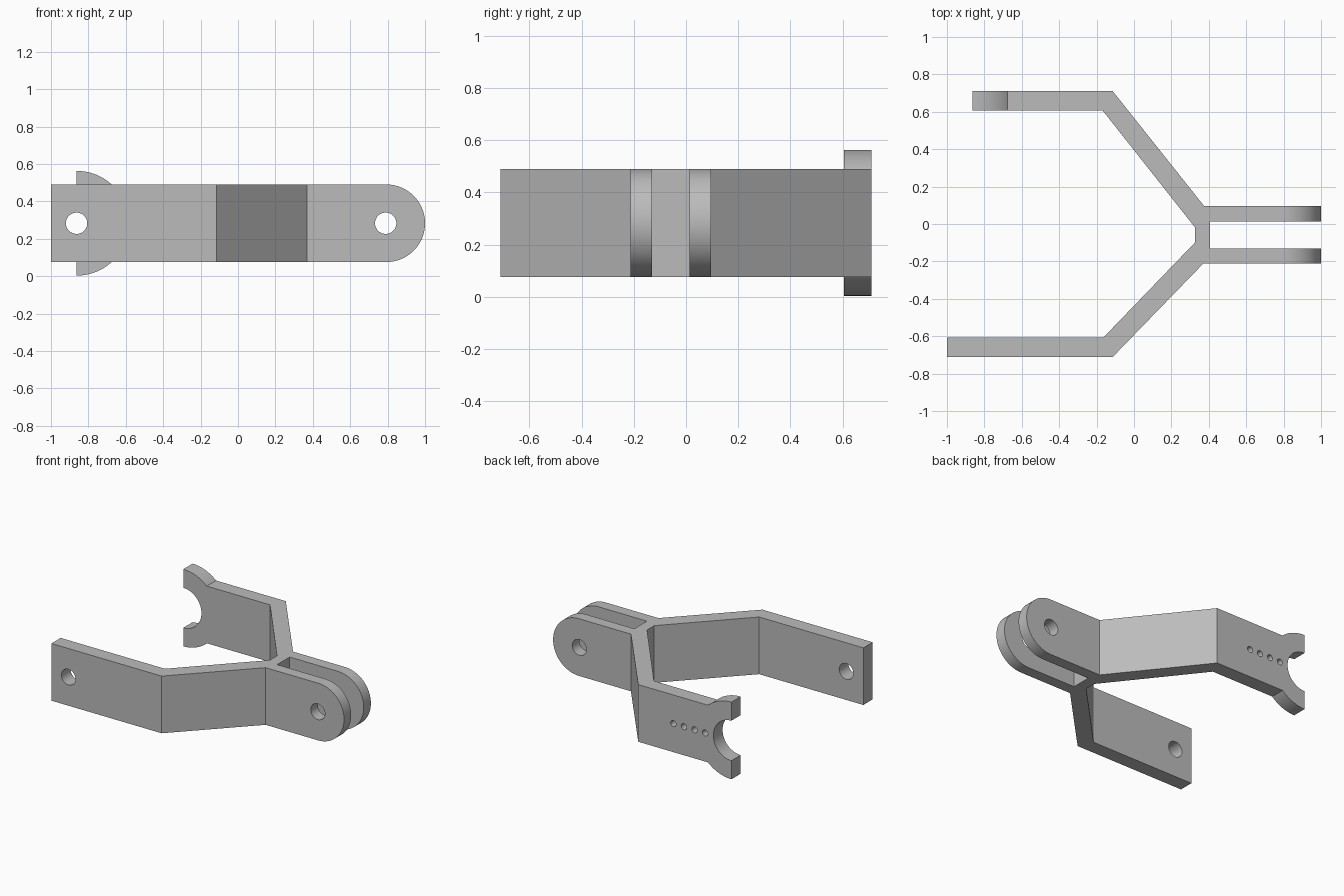
import bpy, bmesh, math
from mathutils import Vector

if "Cube" in bpy.data.objects:
    bpy.data.objects.remove(bpy.data.objects["Cube"])

MID, HALF = 0.283, 0.2075      # mid height and half height of the arms
TIP = 1 - HALF                 # centre of the rounded lug ends
REAR = -0.863                  # pivot axis at the arm ends
OUT, IN = 0.712, 0.606         # outer and inner arm faces

metal = bpy.data.materials.new("grey metal")
metal.use_nodes = True
grey = (0.5, 0.5, 0.5, 1)
metal.diffuse_color = grey
metal.node_tree.nodes["Principled BSDF"].inputs["Base Color"].default_value = grey


def prism(name, points, offset):
    """Extrude a flat outline of 3D points along offset."""
    bm = bmesh.new()
    face = bm.faces.new([bm.verts.new(p) for p in points])
    ext = bmesh.ops.extrude_face_region(bm, geom=[face])
    moved = [v for v in ext["geom"] if isinstance(v, bmesh.types.BMVert)]
    bmesh.ops.translate(bm, verts=moved, vec=Vector(offset))
    bmesh.ops.recalc_face_normals(bm, faces=bm.faces)
    mesh = bpy.data.meshes.new(name)
    bm.to_mesh(mesh)
    bm.free()
    obj = bpy.data.objects.new(name, mesh)
    bpy.context.collection.objects.link(obj)
    mesh.materials.append(metal)
    return obj


def arc(cx, r, start, end, n, y):
    """Points on an arc in the xz plane, angles in degrees."""
    angles = [math.radians(start + (end - start) * i / n) for i in range(n + 1)]
    return [(cx + r * math.cos(a), y, MID + r * math.sin(a)) for a in angles]


def side_cylinder(name, x, r, y0, y1, n=48):
    return prism(name, arc(x, r, 0, 360, n, y0)[:-1], (0, y1 - y0, 0))


def combine(target, tool, operation):
    """Apply a boolean, then remove the tool."""
    mod = target.modifiers.new(operation, "BOOLEAN")
    mod.operation, mod.object, mod.solver = operation, tool, "EXACT"
    bpy.context.view_layer.objects.active = target
    bpy.ops.object.modifier_apply(modifier=mod.name)
    bpy.data.objects.remove(tool)


# Forked bracket seen from above: back arm, two lugs, front arm, inside
outline = [(REAR, OUT), (-0.115, OUT), (0.375, 0.096), (1.1, 0.096),
           (1.1, 0.014), (0.405, 0.014), (0.405, -0.13), (1.1, -0.13),
           (1.1, -0.212), (0.37, -0.212), (-0.115, -OUT), (-1, -OUT),
           (-1, -IN), (-0.163, -IN), (0.325, -0.1), (0.325, -0.017),
           (-0.167, IN), (REAR, IN)]
bracket = prism("forked_bracket", [(x, y, -0.1) for x, y in outline], (0, 0, 0.8))

# Trim to arm height with rounded lug ends
side = arc(TIP, HALF, -90, 90, 48, -1)
side += [(-1.1, -1, MID + HALF), (-1.1, -1, MID - HALF)]
combine(bracket, prism("side_trim", side, (0, 2, 0)), "INTERSECT")

# Half-round clamp end on the back arm
clamp = prism("clamp_end", arc(REAR, 0.28, -90, 90, 48, IN), (0, OUT - IN, 0))
combine(bracket, clamp, "UNION")

# Clamp opening, pivot holes and the row of blind holes on the back face
cuts = [(REAR, 0.145, 0.5, 0.8), (REAR, 0.057, -0.8, -0.5), (TIP - 0.003, 0.057, -0.4, 0.3)]
cuts += [(-0.397 - 0.085 * i, 0.022, OUT - 0.05, 0.8) for i in range(4)]
for x, r, y0, y1 in cuts:
    combine(bracket, side_cylinder("hole_cutter", x, r, y0, y1), "DIFFERENCE")

bpy.ops.object.select_all(action="DESELECT")
bracket.select_set(True)
bpy.context.view_layer.objects.active = bracket
bpy.ops.object.shade_smooth_by_angle(angle=math.radians(30))
